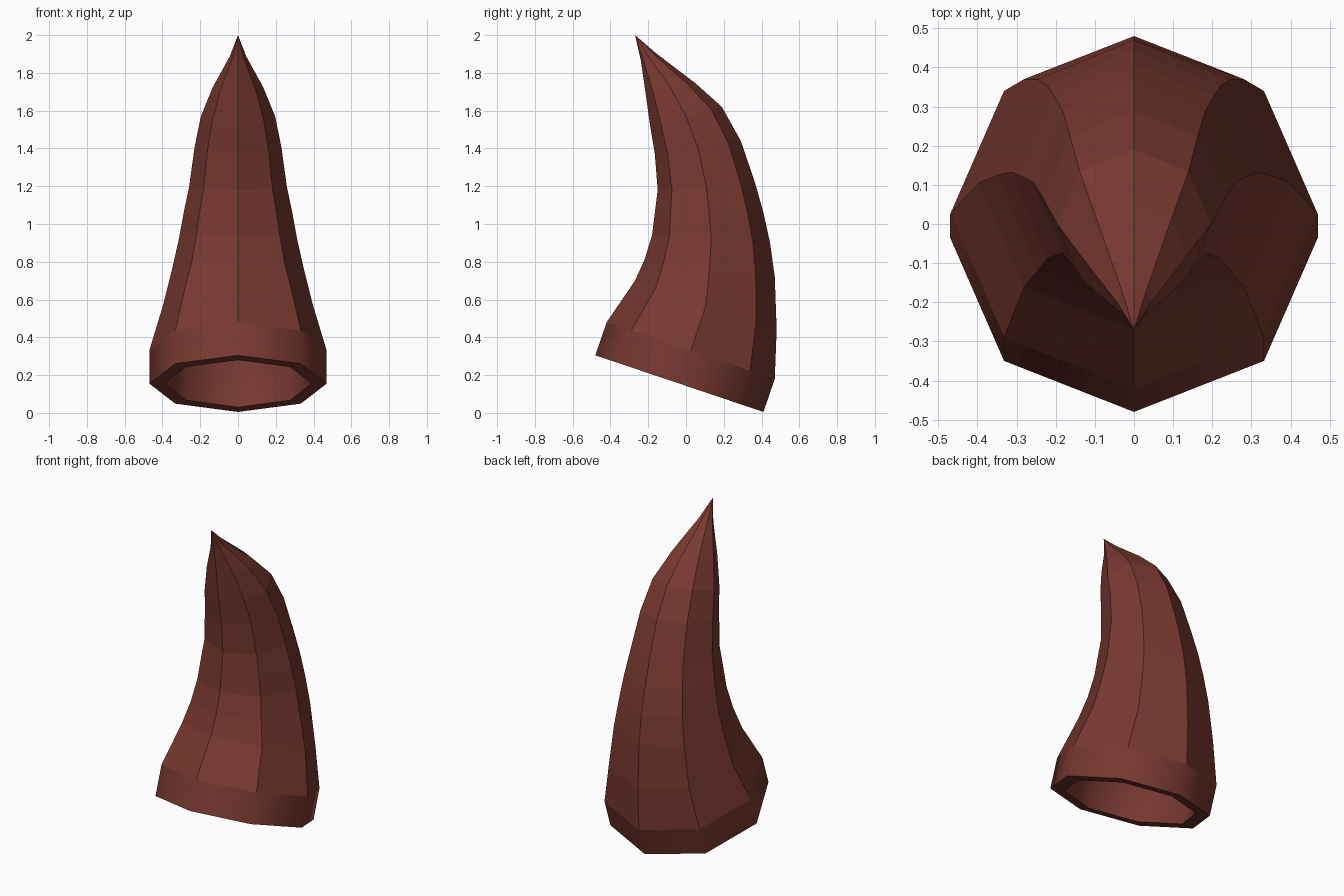
import bpy, bmesh, math
from mathutils import Vector

if "Cube" in bpy.data.objects:
    bpy.data.objects.remove(bpy.data.objects["Cube"])

SIDES = 8
TIP = (0.0, -0.27, 2.0)
# Each ring: front point (y, z) and back point (y, z), from base to tip
RINGS = [
    ((-0.48, 0.305), (0.41, 0.005)),
    ((-0.42, 0.48), (0.47, 0.18)),
    ((-0.27, 0.70), (0.48, 0.44)),
    ((-0.22, 0.81), (0.47, 0.72)),
    ((-0.18, 0.94), (0.445, 0.90)),
    ((-0.165, 1.06), (0.41, 1.06)),
    ((-0.15, 1.18), (0.365, 1.22)),
    ((-0.165, 1.37), (0.29, 1.44)),
    ((-0.19, 1.52), (0.19, 1.62)),
    ((-0.215, 1.70), (0.05, 1.745)),
    ((-0.24, 1.87), (-0.16, 1.905)),
]


def add_ring(bm, front, back, scale):
    """Tilted octagon spanning a front and a back point."""
    f, b = Vector((0, *front)), Vector((0, *back))
    centre, arm = (f + b) / 2, (f - b) / 2 * scale
    side = Vector((arm.length, 0, 0))
    angles = [2 * math.pi * i / SIDES for i in range(SIDES)]
    return [bm.verts.new(centre + arm * math.cos(a) + side * math.sin(a)) for a in angles]


def bridge(bm, low, high, smooth=False):
    for i in range(SIDES):
        j = (i + 1) % SIDES
        bm.faces.new((low[i], low[j], high[j], high[i])).smooth = smooth


def cap(bm, ring, tip):
    v = bm.verts.new(tip)
    for i in range(SIDES):
        bm.faces.new((ring[i], ring[(i + 1) % SIDES], v))


bm = bmesh.new()
# Outer shell, with a softly shaded band at the base
outer = [add_ring(bm, f, b, 1.0) for f, b in RINGS]
for k in range(len(outer) - 1):
    bridge(bm, outer[k], outer[k + 1], smooth=(k == 0))
cap(bm, outer[-1], TIP)

# Hollow inside
inner = [add_ring(bm, f, b, 0.83) for f, b in RINGS[:9]]
for k in range(len(inner) - 1):
    bridge(bm, inner[k], inner[k + 1], smooth=True)
cap(bm, inner[-1], (0, -0.15, 1.75))

# Flat rim joining both shells
bridge(bm, inner[0], outer[0])
bmesh.ops.recalc_face_normals(bm, faces=bm.faces)

# Keep the rim and the top of the band crisp
for ring in (outer[0], outer[1], inner[0]):
    for i in range(SIDES):
        bm.edges.get((ring[i], ring[(i + 1) % SIDES])).smooth = False

mesh = bpy.data.meshes.new("horn")
bm.to_mesh(mesh)
bm.free()
mat = bpy.data.materials.new("dark red brown")
mat.diffuse_color = (0.19, 0.04, 0.03, 1)
mat.use_nodes = True
mat.node_tree.nodes["Principled BSDF"].inputs["Base Color"].default_value = mat.diffuse_color
mesh.materials.append(mat)
bpy.context.collection.objects.link(bpy.data.objects.new("horn", mesh))
